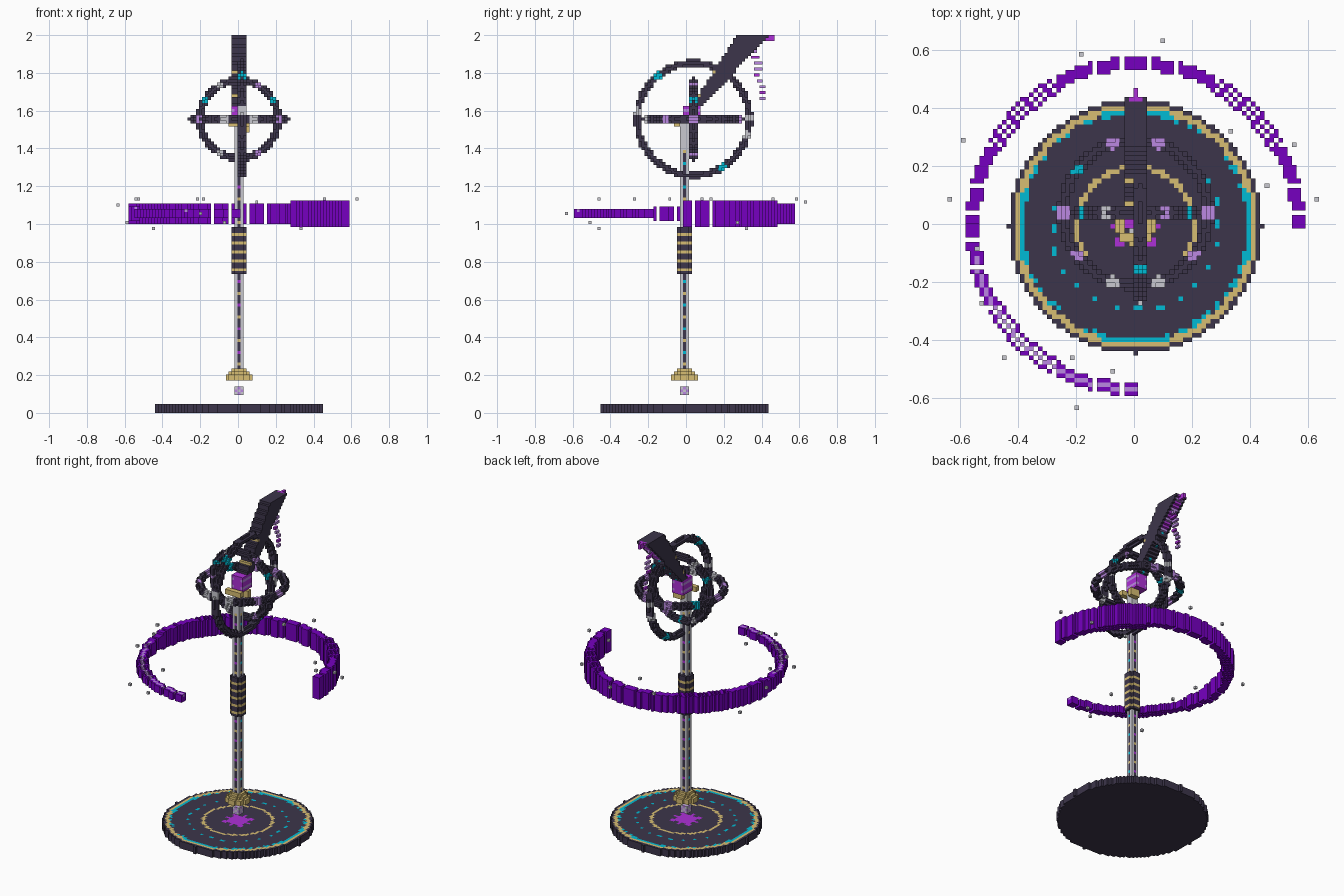
import bpy, math, random

random.seed(4)
if "Cube" in bpy.data.objects:
    bpy.data.objects.remove(bpy.data.objects["Cube"])

V = 1 / 64                      # block size
OX, OY = 0.0055, -0.008         # grid centre
COLORS = {
    "dark_slate": (0.046, 0.036, 0.07),
    "gold": (0.68, 0.51, 0.17),
    "cyan": (0.0, 0.50, 0.66),
    "purple": (0.18, 0.0, 0.53),
    "lilac": (0.50, 0.25, 0.76),
    "magenta": (0.42, 0.03, 0.68),
    "silver": (0.58, 0.58, 0.63),
}
NAMES = list(COLORS)
DARK, GOLD, CYAN, PURPLE, LILAC, MAGENTA, SILVER = range(len(NAMES))
MATS = []
for name, rgb in COLORS.items():
    m = bpy.data.materials.new(name)
    m.use_nodes = True
    m.diffuse_color = (*rgb, 1)
    m.node_tree.nodes["Principled BSDF"].inputs["Base Color"].default_value = (*rgb, 1)
    MATS.append(m)

taken = set()


def build(name, cells):
    """Turn a {cell: colour} map into a block mesh with only its outer faces."""
    cells = {c: m for c, m in cells.items() if c not in taken}
    taken.update(cells)
    verts, faces, mats = {}, [], []
    for cell, mat in cells.items():
        for axis in range(3):
            for side in (0, 1):
                near = list(cell)
                near[axis] += 2 * side - 1
                if tuple(near) in cells:
                    continue
                quad = []
                for a, b in ((0, 0), (1, 0), (1, 1), (0, 1)):
                    p = list(cell)
                    p[axis] += side
                    p[(axis + 1) % 3] += a
                    p[(axis + 2) % 3] += b
                    quad.append(verts.setdefault(tuple(p), len(verts)))
                faces.append(quad if side else quad[::-1])
                mats.append(mat)
    mesh = bpy.data.meshes.new(name)
    mesh.from_pydata([((x - .5) * V + OX, (y - .5) * V + OY, z * V) for x, y, z in verts], [], faces)
    for m in MATS:
        mesh.materials.append(m)
    mesh.polygons.foreach_set("material_index", mats)
    mesh.update()
    bpy.context.collection.objects.link(bpy.data.objects.new(name, mesh))


def disc(radius, k, color, cells):
    n = int(radius)
    for x in range(-n, n + 1):
        for y in range(-n, n + 1):
            if math.hypot(x, y) <= radius:
                cells[x, y, k] = color


def box(xs, ys, zs, color):
    return {(x, y, z): color for x in range(xs[0], xs[1] + 1)
            for y in range(ys[0], ys[1] + 1) for z in range(zs[0], zs[1] + 1)}


# Round base with painted rings on its top layer
base = {}
for k in range(3):
    disc(28, k, DARK, base)
for (x, y, k) in list(base):
    if k < 2:
        continue
    r, deg = math.hypot(x, y), math.degrees(math.atan2(y, x)) % 360
    straight = min(abs(x), abs(y)) <= 7
    color = DARK
    if (26 if straight else 25.6) <= r < 27 or 12.5 <= r < 13.5:
        color = GOLD
    elif straight and 25 <= r < 26:
        color = CYAN
    elif 24.6 <= r < 25.6 and random.random() < .4:
        color = CYAN
    elif 18 <= r < 19 and deg % 15 < 3.5:
        color = CYAN
    elif r < 4.5 + 1.5 * math.cos(math.radians(8 * deg)):
        color = MAGENTA
    base[x, y, k] = color
build("base", base)

# Floating crystal under the staff
crystal = box((-1, 1), (-1, 1), (6, 8), LILAC)
for c in crystal:
    if sum(c) % 2 == 0:
        crystal[c] = SILVER
build("floating_crystal", crystal)

# Stepped foot
foot = {}
for k, r in zip(range(11, 15), (4.3, 4.3, 3.2, 2.3)):
    disc(r, k, GOLD, foot)
build("foot", foot)

# Banded grip, then the staff: silver corners, dark grooves with inlaid dashes
grip = {}
for k in range(47, 63):
    disc(2.3, k, GOLD if k % 3 == 0 else DARK, grip)
build("grip", grip)
staff = {}
for (x, y, k) in box((-1, 1), (-1, 1), (15, 88), DARK):
    color = SILVER if x and y else DARK
    if color == DARK and k % 8 == 0:
        color = GOLD
    elif color == DARK and k % 8 == 4:
        color = MAGENTA if y else CYAN
    staff[x, y, k] = color
build("staff", staff)

# Sweeping ribbon of radial slices that thins out as it goes round
ribbon = {}
STEPS = 141
for s in range(STEPS + 1):
    deg = 270 * s / STEPS
    half = 4 if deg < 58 else 3 if deg < 180 else 2 if deg < 197 else 1
    c, d = math.cos(math.radians(deg)), math.sin(math.radians(deg))
    for off in (-1, 0, 1):
        x, y = round(36 * c) + round(off * c), round(36 * d) + round(off * d)
        for k in range(67 - half, 68 + half):
            pale = deg > 190 and off == 0 and k == 67 + half
            ribbon[x, y, k] = LILAC if pale else PURPLE
build("ribbon", ribbon)

# Loose sparks around the ribbon
SPARKS = [(6, 41, 71), (-12, 38, 72), (-38, 19, 64), (-41, 6, 70), (-35, -5, 72),
          (-34, -17, 72), (-29, -29, 62), (-14, -29, 72), (-13, -40, 67), (-5, -32, 64),
          (0, 30, 72), (21, 21, 62), (35, 18, 64), (29, 9, 72), (40, 6, 72)]
build("sparks", {c: SILVER for c in SPARKS})

# Head: core blocks at the top of the staff
build("socket", box((-1, 1), (-1, 1), (89, 97), SILVER))
build("collar", {**box((0, 3), (2, 3), (95, 97), GOLD), **box((-3, 3), (-3, -2), (97, 98), GOLD)})
core = box((-2, 2), (0, 5), (98, 103), MAGENTA)
for c in core:
    if abs(c[0]) == 2 and c[2] % 3 == 0:
        core[c] = LILAC
build("core", core)

# Horn leaning backwards, with gold inlays in front and a glowing underside at the tip
horn = {}
for k in range(104, 128):
    t = (k - 104) / 23
    lo, hi = round(3 + 15 * t), round(6 + 22 * t)
    for x in range(-2, 3):
        for y in range(lo, hi + 1):
            color = DARK
            if y == lo and k in (107, 115):
                color = GOLD
            elif y == hi and abs(x) < 2 and k >= 117:
                color = LILAC if k % 3 == 0 else MAGENTA
            elif y == hi and x == 0 and k % 4 == 0:
                color = CYAN
            horn[x, y, k] = color
horn.update(box((0, 0), (28, 30), (126, 127), MAGENTA))
build("horn", horn)

# Trail of drops hanging off the horn
drops = {}
for i in range(10):
    y, k = round(22 + .5 * i), 124 - 2 * i
    drops.update(box((0, 0), (y, y + (2 if i < 5 else 1)), (k, k), MAGENTA if i % 3 == 2 else LILAC))
build("drops", drops)


# Three gimbal rings, one in each plane, sharing a centre
def gimbal(name, axis, centre, radius, spacing, accents):
    """Ring with accents every `spacing` degrees, cycling through the given colours."""
    n = int(radius) + 2
    cells = {}
    for u in range(-n, n + 1):
        for v in range(-n, n + 1):
            for w in (-1, 0, 1):
                if math.hypot(math.hypot(u, v) - radius, w) > 1.2:
                    continue
                p = list(centre)
                p[axis] += w
                p[(axis + 1) % 3] += u
                p[(axis + 2) % 3] += v
                step, rest = divmod(math.degrees(math.atan2(v, u)) % 360 + 4, spacing)
                cells[tuple(p)] = accents[int(step) % len(accents)] if rest < 8 else DARK
    build(name, cells)


gimbal("side_ring", 0, (1, 3, 99), 19, 43, (SILVER, DARK, DARK, CYAN))
gimbal("front_ring", 1, (0, 3, 99), 13.2, 30, (DARK, LILAC, CYAN, SILVER))
gimbal("level_ring", 2, (0, 3, 99), 16, 36, (LILAC, DARK, LILAC, LILAC, CYAN, LILAC, LILAC, SILVER, SILVER, LILAC))
